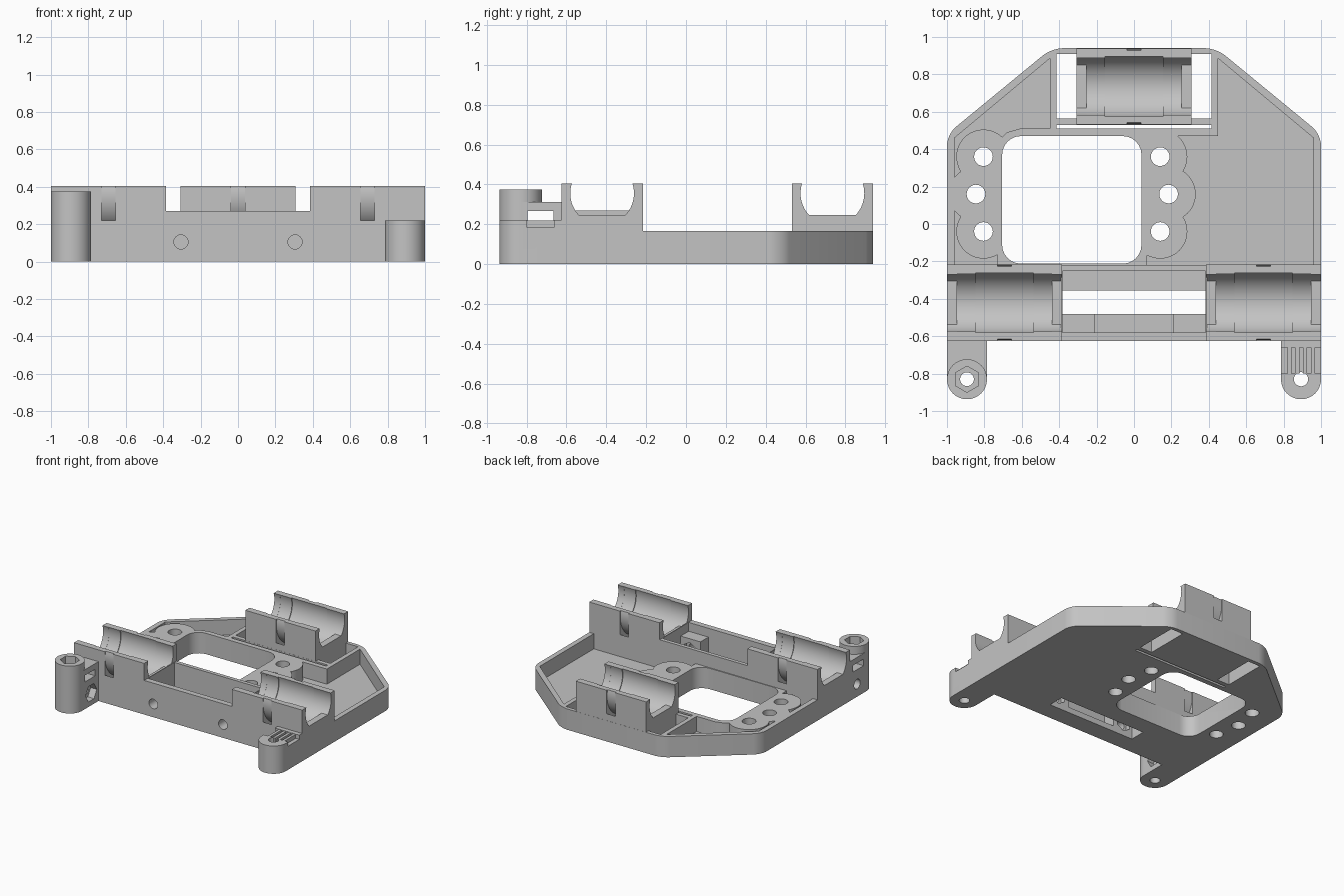
import bpy, bmesh, math
from mathutils import Matrix, Vector

if "Cube" in bpy.data.objects:
    bpy.data.objects.remove(bpy.data.objects["Cube"])

grey = bpy.data.materials.new("plain grey plastic")
grey.use_nodes = True
COLOUR = (0.55, 0.55, 0.55, 1)
grey.diffuse_color = COLOUR
grey.node_tree.nodes["Principled BSDF"].inputs["Base Color"].default_value = COLOUR


def make(name, bm):
    bmesh.ops.recalc_face_normals(bm, faces=bm.faces)
    mesh = bpy.data.meshes.new(name)
    bm.to_mesh(mesh)
    bm.free()
    obj = bpy.data.objects.new(name, mesh)
    bpy.context.collection.objects.link(obj)
    return obj


def prism(name, points, z0, z1, radius=0, rounded=lambda v: True):
    """Extruded outline, with chosen upright edges rounded."""
    bm = bmesh.new()
    face = bm.faces.new([bm.verts.new((x, y, z0)) for x, y in points])
    top = bmesh.ops.extrude_face_region(bm, geom=[face])["geom"]
    bmesh.ops.translate(bm, vec=(0, 0, z1 - z0),
                        verts=[g for g in top if isinstance(g, bmesh.types.BMVert)])
    if radius:
        edges = [e for e in bm.edges if abs(e.verts[0].co.z - e.verts[1].co.z) > 1e-4
                 and rounded(e.verts[0].co)]
        bmesh.ops.bevel(bm, geom=edges, offset=radius, segments=6, profile=0.5,
                        affect='EDGES')
    return make(name, bm)


def box(name, x, y, z, radius=0):
    pts = [(x[0], y[0]), (x[1], y[0]), (x[1], y[1]), (x[0], y[1])]
    return prism(name, pts, z[0], z[1], radius)


def cyl(name, centre, r, length, axis='Z', sides=48):
    bm = bmesh.new()
    turn = {'X': Matrix.Rotation(math.pi / 2, 4, 'Y'),
            'Y': Matrix.Rotation(math.pi / 2, 4, 'X'), 'Z': Matrix()}[axis]
    bmesh.ops.create_cone(bm, cap_ends=True, segments=sides, radius1=r, radius2=r,
                          depth=length, matrix=Matrix.Translation(Vector(centre)) @ turn)
    return make(name, bm)


def combine(obj, tools, op='DIFFERENCE'):
    """Apply boolean tools to obj and remove them."""
    for tool in tools:
        mod = obj.modifiers.new("b", 'BOOLEAN')
        mod.operation, mod.object, mod.solver = op, tool, 'EXACT'
        graph = bpy.context.evaluated_depsgraph_get()
        mesh = bpy.data.meshes.new_from_object(obj.evaluated_get(graph))
        obj.modifiers.clear()
        obj.data = mesh
        bpy.data.objects.remove(tool)
    return obj


RIM, FLOOR, TOP = 0.165, 0.045, 0.405

# base tray with its clipped back corners
tray = prism("base_tray", [(-1, -.23), (1, -.23), (1, .48), (.44, .94), (-.44, .94), (-1, .48)],
             0, RIM, 0.06, lambda v: v.y > 0)

# sunken pockets that leave scalloped islands round the screw holes
left_holes = [(-.805, .36), (-.845, .16), (-.805, -.04)]
right_holes = [(.14, .36), (.185, .16), (.14, -.04)]
left_outline = [(-.45, .885), (-.45, .51), (-.61, .51), (-.68, .49), (-.73, .44),
                (-.73, -.22), (-.96, -.22), (-.96, .46)]
right_outline = [(.45, .885), (.96, .46), (.96, -.22), (.07, -.22), (.07, .47), (.45, .47)]
for outline, holes in ((left_outline, left_holes), (right_outline, right_holes)):
    pocket = prism("pocket", outline, FLOOR, 0.3)
    combine(pocket, [cyl("island", (x, y, .1), .145, 1) for x, y in holes])
    combine(tray, [pocket])
    combine(tray, [cyl("screw_hole", (x, y, .1), .05, 1, sides=24) for x, y in holes])

# large opening, back windows and slit
combine(tray, [box("opening", (-.705, .04), (-.212, .47), (-.1, .5), .1),
               box("slit", (-.415, .415), (.51, .53), (-.1, .5)),
               box("window", (-.415, -.305), (.565, .91), (-.1, .5)),
               box("window", (.305, .415), (.565, .91), (-.1, .5))])

# front bar with a belt well, bottom slot and two screw bosses
bar = box("front_bar", (-.39, .39), (-.625, -.22), (0, .27))
combine(bar, [box("well", (-.383, .383), (-.58, -.25), (FLOOR, .5)),
              box("slot", (-.383, .383), (-.48, -.355), (-.1, .5))])
for side in (-1, 1):
    x = sorted((side * .21, side * .385))
    combine(bar, [box("boss", x, (-.59, -.48), (.03, .2))], 'UNION')
    combine(bar, [cyl("bolt_hole", (side * .305, -.55, .105), .038, .4, 'Y', 24),
                  cyl("nut_trap", (side * .305, -.48, .105), .065, .08, 'Y', 6)])


# bearing blocks: stepped cradle, flat end lips and a curved tie channel
def bearing_block(name, xc, yc, half):
    block = box(name, (xc - half, xc + half), (yc - .204, yc + .204), (0, TOP))
    zc = .355
    lip = cyl("lip", (xc, yc, zc), .16, 1, 'X', 64)
    combine(lip, [box("flat", (xc - 1, xc + 1), (yc - .3, yc + .3), (0, .245))])
    ring = cyl("tie_channel", (xc, yc, zc), .245, .075, 'X', 64)
    combine(ring, [cyl("core", (xc, yc, zc), .2, .3, 'X', 64)])
    combine(block, [lip, cyl("cradle", (xc, yc, zc), .161, .51, 'X', 64),
                    cyl("middle", (xc, yc, zc), .167, .31, 'X', 64), ring])
    return block


bearing_block("left_bearing_block", .6925, -.421, .3075)
bearing_block("right_bearing_block", -.6925, -.421, .3075)
bearing_block("back_bearing_block", 0, .735, .308)

# tall belt post with side slot, nut trap and bolt holes
px, py, pr = -.893, -.83, .107
tall = box("tall_belt_post", (px - pr, px + pr), (py, -.62), (0, .312))
combine(tall, [cyl("column", (px, py, .1875), pr, .375)], 'UNION')
combine(tall, [box("belt_slot", (-1.1, -.7), (-.795, -.665), (.215, .267)),
               cyl("bolt_hole", (px, py, .2), .037, 1, sides=24),
               cyl("nut_trap", (px, py, .375), .07, .12, sides=6),
               cyl("side_hole", (px, -.715, .1), .038, 1, 'X', 24),
               cyl("side_nut_trap", (-.79, -.715, .1), .07, .1, 'X', 6)])

# short belt post with toothed clamp
px = .893
short = box("short_belt_post", (px - pr, px + pr), (py, -.62), (0, .22))
combine(short, [cyl("column", (px, py, .11), pr, .22)], 'UNION')
combine(short, [box("clamp_recess", (.7, 1.1), (-.8, -.66), (.187, .4)),
                cyl("bolt_hole", (px, py, .2), .038, 1, sides=24)])
for i in range(4):
    x = .82 + i * .042
    box(f"belt_tooth_{i + 1}", (x, x + .022), (-.8, -.655), (.18, .218))

# finish: one colour, smooth curves with sharp edges
for obj in bpy.context.collection.objects:
    if obj.type == 'MESH':
        obj.data.materials.clear()
        obj.data.materials.append(grey)
        bpy.ops.object.select_all(action='DESELECT')
        obj.select_set(True)
        bpy.context.view_layer.objects.active = obj
        bpy.ops.object.shade_smooth_by_angle(angle=math.radians(30))
